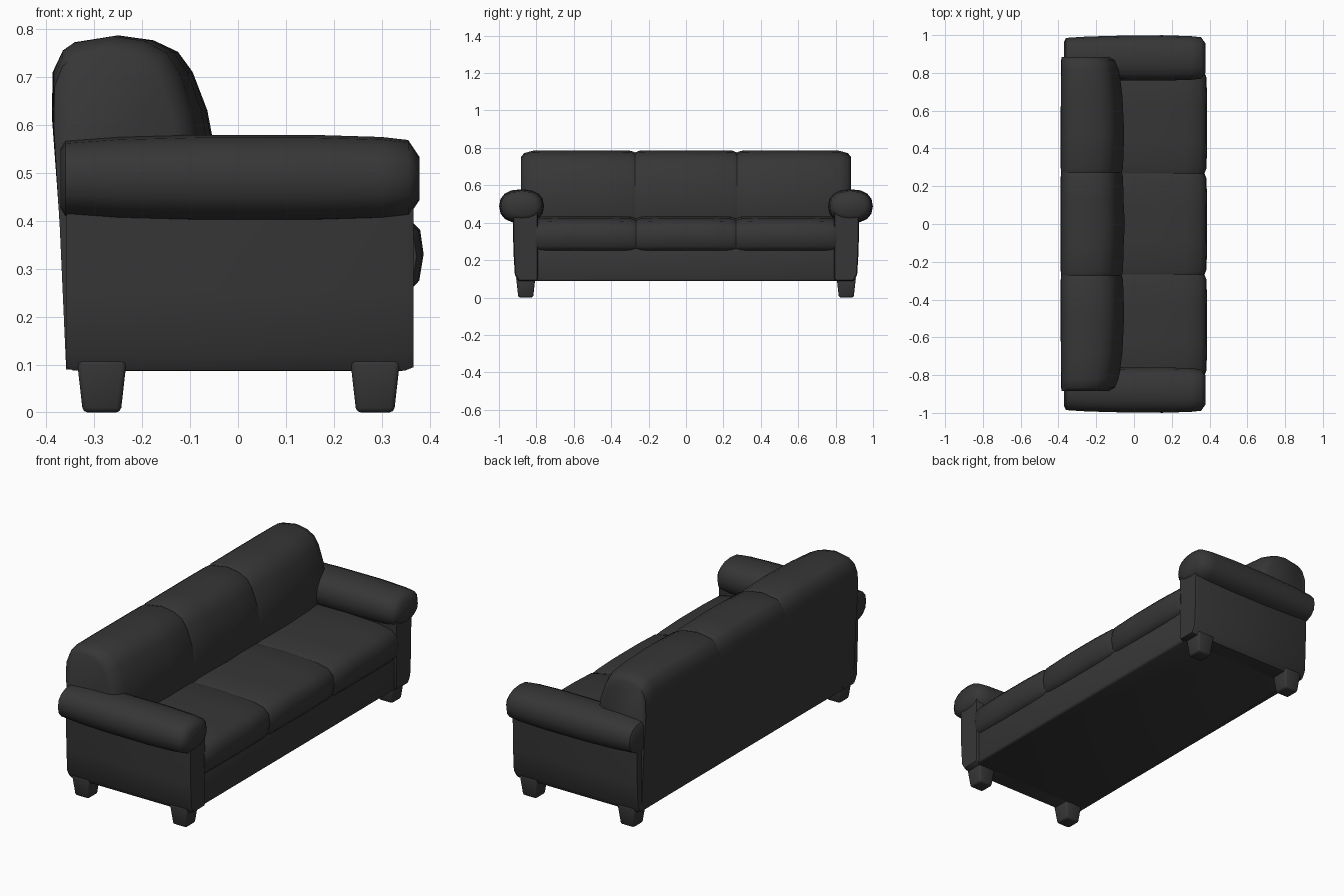
import bpy, bmesh, math
from mathutils import Vector

if "Cube" in bpy.data.objects:
    bpy.data.objects.remove(bpy.data.objects["Cube"])

charcoal = bpy.data.materials.new("charcoal fabric")
charcoal.diffuse_color = (0.037, 0.037, 0.037, 1)
charcoal.use_nodes = True
charcoal.node_tree.nodes["Principled BSDF"].inputs["Base Color"].default_value = charcoal.diffuse_color


def finish(bm, name, angle=50):
    bmesh.ops.recalc_face_normals(bm, faces=bm.faces)
    me = bpy.data.meshes.new(name)
    bm.to_mesh(me)
    bm.free()
    ob = bpy.data.objects.new(name, me)
    bpy.context.collection.objects.link(ob)
    me.materials.append(charcoal)
    bpy.ops.object.select_all(action='DESELECT')
    bpy.context.view_layer.objects.active = ob
    ob.select_set(True)
    bpy.ops.object.shade_smooth_by_angle(angle=math.radians(angle))
    return ob


def loft(name, profile, stations, axis, anchor, flip=1):
    """Sweep a profile along x or y; stations are (position, scale u, scale v)."""
    bm = bmesh.new()
    rings = []
    for pos, su, sv in stations:
        ring = []
        for u, v in profile:
            u = anchor[0] + (u - anchor[0]) * su
            v = anchor[1] + (v - anchor[1]) * sv
            ring.append(bm.verts.new((u, pos * flip, v) if axis == 'y' else (pos, u * flip, v)))
        rings.append(ring)
    n = len(profile)
    for a, b in zip(rings, rings[1:]):
        for i in range(n):
            bm.faces.new((a[i], a[(i + 1) % n], b[(i + 1) % n], b[i]))
    bm.faces.new(rings[0])
    bm.faces.new(rings[-1])
    return finish(bm, name)


def box(name, lo, hi, bevel=0.0, taper=None):
    bm = bmesh.new()
    bmesh.ops.create_cube(bm, size=1)
    lo, hi = Vector(lo), Vector(hi)
    for v in bm.verts:
        v.co = Vector([lo[i] + (hi[i] - lo[i]) * (v.co[i] + 0.5) for i in range(3)])
    if taper:
        mid = (lo + hi) / 2
        for v in bm.verts:
            if v.co.z < mid.z:
                v.co.x = mid.x + (v.co.x - mid.x) * taper
                v.co.y = mid.y + (v.co.y - mid.y) * taper
    if bevel:
        bmesh.ops.bevel(bm, geom=bm.edges[:], offset=bevel, segments=2,
                        profile=0.5, affect='EDGES')
    return finish(bm, name)


# Base frame under the seat
box("base_frame", (-0.34, -0.82, 0.087), (0.355, 0.82, 0.27), 0.012)

# Back sections: full-height flat rear, rounded top, sloping front
back = [(-0.355, 0.09), (-0.372, 0.4), (-0.388, 0.62), (-0.386, 0.71), (-0.365, 0.755),
        (-0.34, 0.772), (-0.25, 0.786), (-0.18, 0.776), (-0.13, 0.752), (-0.1, 0.71),
        (-0.07, 0.63), (-0.055, 0.55), (-0.06, 0.45), (-0.08, 0.36), (-0.1, 0.09)]
soft = [(-0.272, 0.97, 0.985), (-0.25, 0.99, 0.998), (-0.12, 1, 1), (0, 1.02, 1),
        (0.12, 1, 1), (0.25, 0.99, 0.998), (0.272, 0.97, 0.985)]
loft("back_middle", back, soft, 'y', (-0.37, 0.09))
outer = [(0.272, 0.97, 0.985), (0.295, 0.99, 0.998), (0.48, 1.01, 1), (0.68, 0.98, 1),
         (0.82, 0.92, 0.998), (0.865, 0.87, 0.98), (0.883, 0.78, 0.95)]
for side, s in (("left", -1), ("right", 1)):
    loft("back_" + side, back, outer, 'y', (-0.37, 0.09), s)

# Seat cushions with a bulging front and slightly crowned top
seat = [(-0.2, 0.25), (0.355, 0.25), (0.378, 0.275), (0.387, 0.33), (0.38, 0.38),
        (0.35, 0.41), (0.28, 0.425), (0.1, 0.436), (-0.2, 0.432)]
for name, y0 in (("left", -0.535), ("middle", 0), ("right", 0.535)):
    st = [(y0 + d, a, b) for d, a, b in (
        (-0.269, 0.975, 0.93), (-0.24, 0.995, 0.98), (-0.1, 1, 1),
        (0.1, 1, 1), (0.24, 0.995, 0.98), (0.269, 0.975, 0.93))]
    loft("seat_cushion_" + name, seat, st, 'y', (-0.2, 0.252))

# Arms: flat panel with a fat rounded roll on top
roll = []
for i in range(16):
    a = 2 * math.pi * i / 16
    c, k = math.cos(a), math.sin(a)
    roll.append((0.879 + 0.118 * math.copysign(abs(c) ** 0.85, c),
                 0.488 + 0.091 * math.copysign(abs(k) ** 0.85, k)))
roll_st = [(-0.37, 0.72, 0.68), (-0.36, 0.9, 0.86), (-0.25, 0.96, 0.95), (-0.08, 1, 1),
           (0.15, 1.02, 1), (0.3, 0.98, 0.95), (0.355, 0.93, 0.88), (0.378, 0.66, 0.5)]
panel = [(0.79, 0.1), (0.8, 0.088), (0.895, 0.088), (0.915, 0.12), (0.923, 0.25),
         (0.926, 0.46), (0.79, 0.46)]
panel_st = [(-0.358, 0.92, 0.97), (-0.345, 1, 1), (0, 1, 1), (0.35, 1, 1), (0.366, 0.92, 0.97)]
for side, s in (("left", -1), ("right", 1)):
    loft("arm_roll_" + side, roll, roll_st, 'x', (0.879, 0.488), s)
    loft("arm_panel_" + side, panel, panel_st, 'x', (0.858, 0.3), s)
    # Tapered feet
    for end, x in (("back", -0.284), ("front", 0.286)):
        y = 0.857 * s
        box(f"{end}_leg_{side}", (x - 0.052, y - 0.052, 0), (x + 0.052, y + 0.052, 0.11),
            0.01, 0.76)
